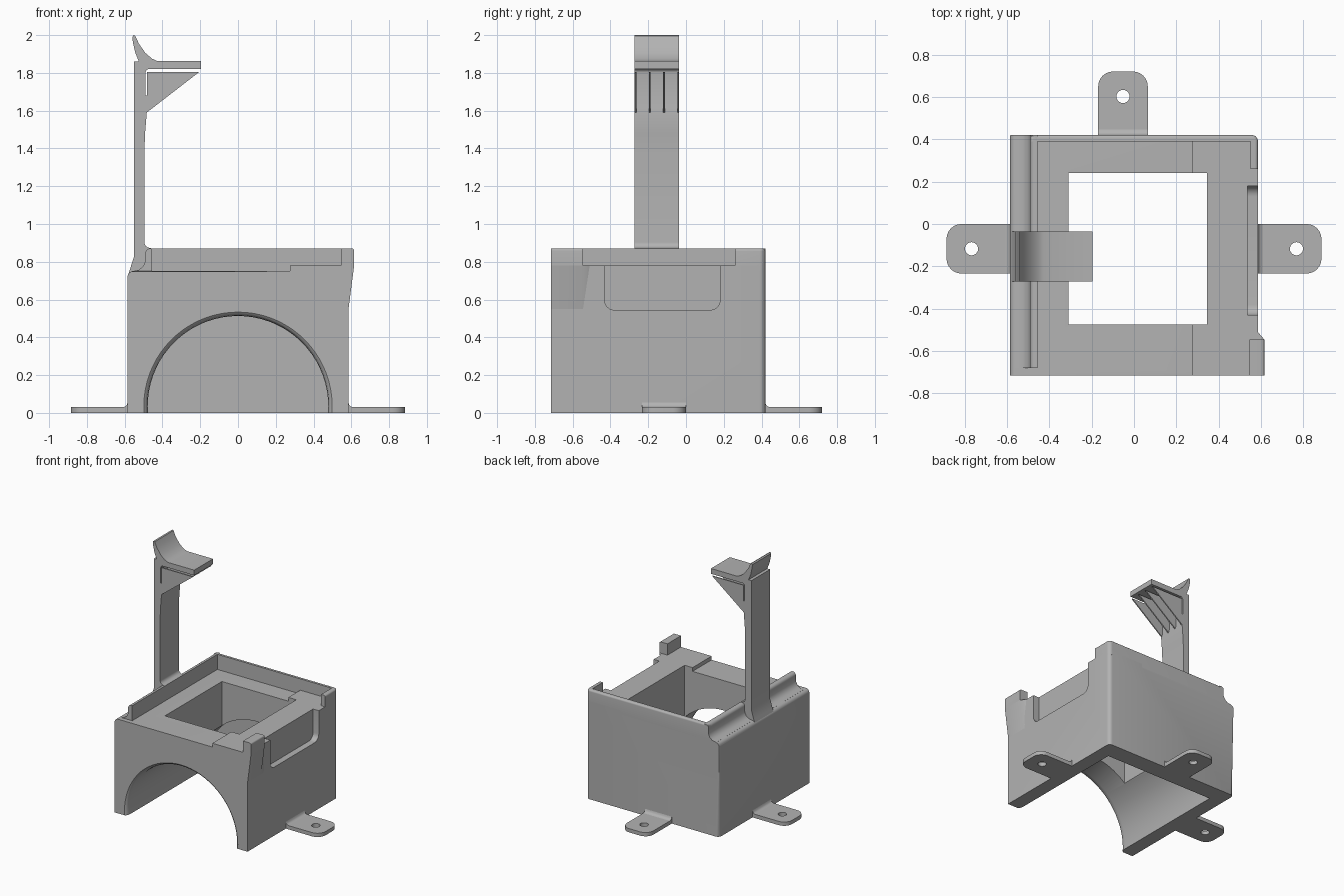
import bpy, bmesh, math
from mathutils import Vector, Matrix

cube = bpy.data.objects.get("Cube")
if cube:
    bpy.data.objects.remove(cube, do_unlink=True)

grey = bpy.data.materials.new("plain grey")
grey.use_nodes = True
grey.diffuse_color = (0.45, 0.45, 0.45, 1)
grey.node_tree.nodes["Principled BSDF"].inputs["Base Color"].default_value = (0.45, 0.45, 0.45, 1)


def rounded(points, steps=6):
    """Outline from (u, v) or (u, v, radius) corners."""
    out = []
    for i, p in enumerate(points):
        c = Vector(p[:2])
        if len(p) < 3:
            out.append(c)
            continue
        a = (Vector(points[i - 1][:2]) - c).normalized()
        b = (Vector(points[(i + 1) % len(points)][:2]) - c).normalized()
        half = a.angle(b) / 2
        start, end = c + a * p[2] / math.tan(half), c + b * p[2] / math.tan(half)
        centre = c + (a + b).normalized() * p[2] / math.sin(half)
        turn = (start - centre).angle_signed(end - centre)
        for k in range(steps + 1):
            out.append(centre + Matrix.Rotation(-turn * k / steps, 2) @ (start - centre))
    return out


def finish(name, bm, smooth=True):
    bmesh.ops.recalc_face_normals(bm, faces=bm.faces)
    mesh = bpy.data.meshes.new(name)
    bm.to_mesh(mesh)
    bm.free()
    obj = bpy.data.objects.new(name, mesh)
    bpy.context.collection.objects.link(obj)
    mesh.materials.append(grey)
    if smooth:
        shade(obj)
    return obj


def shade(obj):
    bpy.ops.object.select_all(action='DESELECT')
    obj.select_set(True)
    bpy.context.view_layer.objects.active = obj
    bpy.ops.object.shade_smooth_by_angle(angle=math.radians(32))


def prism_mesh(points, axis, lo, hi):
    """Extrude an outline along x, y or z."""
    place = {'x': lambda p, d: (d, p[0], p[1]),
             'y': lambda p, d: (p[0], d, p[1]),
             'z': lambda p, d: (p[0], p[1], d)}[axis]
    bm = bmesh.new()
    outline = rounded(points)
    low = [bm.verts.new(place(p, lo)) for p in outline]
    high = [bm.verts.new(place(p, hi)) for p in outline]
    bm.faces.new(low)
    bm.faces.new(high)
    for i in range(len(low)):
        bm.faces.new((low[i - 1], low[i], high[i], high[i - 1]))
    bmesh.ops.recalc_face_normals(bm, faces=bm.faces)
    return bm


def prism(name, points, axis, lo, hi):
    return finish(name, prism_mesh(points, axis, lo, hi))


def bevel(bm, rule, width):
    edges = [e for e in bm.edges if rule(e.verts[0].co, e.verts[1].co)]
    bmesh.ops.bevel(bm, geom=edges, offset=width, segments=5, profile=0.5, affect='EDGES')


def cut(obj, cutter):
    mod = obj.modifiers.new("cut", 'BOOLEAN')
    mod.operation = 'DIFFERENCE'
    mod.solver = 'EXACT'
    mod.object = cutter
    bpy.context.view_layer.objects.active = obj
    bpy.ops.object.modifier_apply(modifier=mod.name)
    bpy.data.objects.remove(cutter, do_unlink=True)
    shade(obj)


def rect(u0, v0, u1, v1):
    return [(u0, v0), (u1, v0), (u1, v1), (u0, v1)]


W, FRONT, BACK = 0.585, -0.715, 0.42
DECK, STEP, TOP = 0.75, 0.78, 0.87

# Housing with stepped deck and rounded edges
bm = prism_mesh([(-W, 0), (W, 0), (W, STEP), (0.275, STEP), (0.275, DECK), (-W, DECK, 0.03)],
                'y', FRONT, BACK)
bevel(bm, lambda a, b: min(a.y, b.y) > 0.4 and abs(a.x - b.x) < 0.001
      and abs(a.x) > 0.58 and abs(a.z - b.z) > 0.5, 0.03)
bevel(bm, lambda a, b: max(a.y, b.y) < -0.7 and min(a.z, b.z) > DECK - 0.001
      and max(a.z, b.z) < DECK + 0.001 and abs(a.x - b.x) > 0.5, 0.022)
housing = finish("housing", bm)

# Arched tunnel with a flared mouth, closed at the back
bm = bmesh.new()
profile = [(0, -0.8), (0.5, -0.8), (0.5, -0.716), (0.489, -0.708), (0.482, -0.695),
           (0.478, -0.67), (0.478, 0.28), (0, 0.28)]
verts = [bm.verts.new((r, y, 0.035)) for r, y in profile]
edges = [bm.edges.new(pair) for pair in zip(verts, verts[1:])]
bmesh.ops.spin(bm, geom=verts + edges, cent=(0, 0, 0.035), axis=(0, 1, 0),
               angle=math.tau, steps=72)
bmesh.ops.remove_doubles(bm, verts=bm.verts, dist=0.0005)
cut(housing, finish("tunnel_cutter", bm))

# Window through the deck and shallow side recess
cut(housing, prism("window_cutter", rect(-0.31, -0.475, 0.345, 0.24), 'z', 0.02, 1))
cut(housing, prism("recess_cutter", [(-0.43, 0.545, 0.05), (0.18, 0.545, 0.05),
                                     (0.18, 0.9), (-0.43, 0.9)], 'x', 0.535, 0.7))

# Thin wall around the back, returning a little way along one side
bm = prism_mesh([(-0.49, 0.39), (0.55, 0.39), (0.55, 0.26), (W, 0.26),
                 (W, BACK, 0.03), (-0.49, BACK)], 'z', DECK, TOP)
bevel(bm, lambda a, b: min(a.z, b.z) > TOP - 0.001
      and (min(a.y, b.y) > BACK - 0.031 and max(a.y, b.y) > 0.392
           or min(a.x, b.x) > W - 0.001), 0.014)
finish("back_wall", bm)

# Ridge along the ledge side
prism("side_ridge", [(-0.56, 0.745), (-0.56, DECK), (-0.525, 0.757), (-0.503, 0.775),
                     (-0.492, 0.8), (-0.49, TOP, 0.025), (-0.455, TOP), (-0.455, 0.745)],
      'y', -0.68, BACK)

# Chamfered corner block
bm = prism_mesh([(0.545, FRONT), (0.615, FRONT), (0.615, -0.545), (W, -0.51), (0.545, -0.51)],
                'z', 0.55, STEP)
for v in bm.verts:
    if v.co.z < 0.56 and v.co.x > 0.6:
        v.co.x = W
        v.co.y = min(v.co.y, -0.52)
finish("corner_block", bm)
prism("corner_block_top", [(0.545, STEP), (0.615, STEP), (0.615, TOP, 0.012), (0.545, TOP)],
      'y', FRONT, -0.545)

# Upright arm with flared foot, shelf plate and curled hook
ARM = (-0.272, -0.036)
prism("arm", [(-W, 0.72), (-0.572, 0.76), (-0.55, 0.83), (-0.55, 1.86), (-0.525, 1.86),
              (-0.545, 1.91), (-0.556, 1.96), (-0.56, 1.99), (-0.552, 2.0), (-0.543, 1.995),
              (-0.525, 1.955), (-0.49, 1.905), (-0.455, 1.875), (-0.425, 1.862),
              (-0.195, 1.862), (-0.195, 1.82), (-0.49, 1.82, 0.02), (-0.49, 1.62),
              (-0.483, 1.59), (-0.492, 1.48), (-0.495, 1.4), (-0.495, 0.88, 0.03),
              (-0.455, 0.87), (-0.455, 0.72)], 'y', *ARM)

# Four thin support fins under the shelf
for i in range(4):
    y = ARM[0] + i * (ARM[1] - ARM[0] - 0.009) / 3
    prism(f"support_fin_{i + 1}", [(-0.495, 1.58), (-0.483, 1.59), (-0.205, 1.805),
                                   (-0.483, 1.805), (-0.483, 1.68), (-0.495, 1.68)],
          'y', y, y + 0.009)

# Mounting tabs, each with a screw hole and a small root fillet
for side, x, y, angle in (("left", W, -0.117, -90), ("right", -W, -0.117, 90),
                          ("back", -0.052, BACK, 0)):
    place = Matrix.Translation((x, y, 0)) @ Matrix.Rotation(math.radians(angle), 4, 'Z')
    tab = prism(f"{side}_tab", [(-0.117, -0.02), (0.117, -0.02), (0.117, 0.3, 0.07),
                                (-0.117, 0.3, 0.07)], 'z', 0, 0.03)
    bm = bmesh.new()
    bmesh.ops.create_cone(bm, cap_ends=True, segments=32, radius1=0.031, radius2=0.031, depth=0.2)
    bmesh.ops.translate(bm, verts=bm.verts, vec=(0, 0.182, 0))
    cut(tab, finish("hole_cutter", bm))
    root = prism(f"{side}_tab_fillet", [(-0.01, 0.02), (0.025, 0.03), (0.012, 0.034),
                                        (0.004, 0.042), (0, 0.055), (-0.01, 0.055)],
                 'x', -0.117, 0.117)
    tab.data.transform(place)
    root.data.transform(place)
